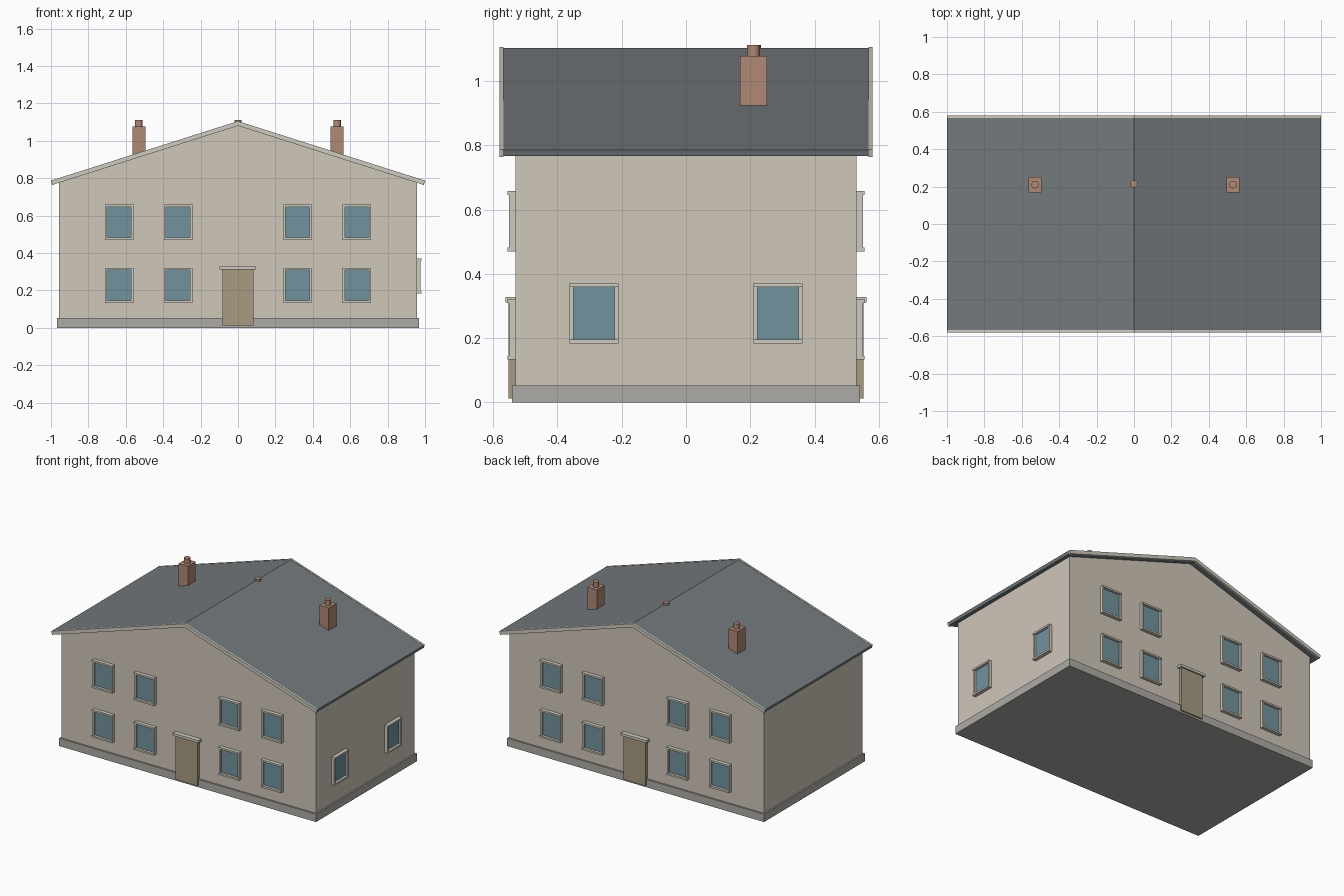
import bpy, bmesh
from math import pi
from mathutils import Matrix, Vector

if "Cube" in bpy.data.objects:
    bpy.data.objects.remove(bpy.data.objects["Cube"])


def material(name, r, g, b):
    m = bpy.data.materials.new(name)
    m.diffuse_color = (r, g, b, 1)
    m.use_nodes = True
    m.node_tree.nodes["Principled BSDF"].inputs["Base Color"].default_value = m.diffuse_color
    return m


WALL = material("render_beige", 0.63, 0.57, 0.49)
TRIM = material("trim_cream", 0.62, 0.60, 0.53)
STONE = material("plinth_grey", 0.42, 0.41, 0.38)
SLATE = material("slate", 0.17, 0.19, 0.20)
GLASS = material("glass_blue", 0.17, 0.29, 0.34)
WOOD = material("door_brown", 0.39, 0.33, 0.22)
BRICK = material("brick", 0.43, 0.25, 0.18)


def finish(name, bm, mat, rot=0.0, loc=(0, 0, 0)):
    bmesh.ops.recalc_face_normals(bm, faces=bm.faces[:])
    me = bpy.data.meshes.new(name)
    bm.to_mesh(me)
    bm.free()
    me.materials.append(mat)
    ob = bpy.data.objects.new(name, me)
    ob.location = loc
    ob.rotation_euler.z = rot
    bpy.context.collection.objects.link(ob)
    return ob


def boxes(name, mat, spans, rot=0.0, loc=(0, 0, 0)):
    """One object from boxes given as (x0, x1, y0, y1, z0, z1)."""
    bm = bmesh.new()
    for x0, x1, y0, y1, z0, z1 in spans:
        m = Matrix.Translation(((x0 + x1) / 2, (y0 + y1) / 2, (z0 + z1) / 2))
        m = m @ Matrix.Diagonal((x1 - x0, y1 - y0, z1 - z0, 1))
        bmesh.ops.create_cube(bm, size=1, matrix=m)
    return finish(name, bm, mat, rot, loc)


def extrude_profile(name, mat, pts, y0, y1):
    """Extrude an x-z outline along y."""
    bm = bmesh.new()
    f = bm.faces.new([bm.verts.new((x, y0, z)) for x, z in pts])
    r = bmesh.ops.extrude_face_region(bm, geom=[f])
    vs = [v for v in r["geom"] if isinstance(v, bmesh.types.BMVert)]
    bmesh.ops.translate(bm, verts=vs, vec=Vector((0, y1 - y0, 0)))
    return finish(name, bm, mat)


def pot(name, x, y, z0, z1, r):
    bm = bmesh.new()
    bmesh.ops.create_cone(bm, cap_ends=True, segments=16, radius1=r, radius2=r, depth=z1 - z0)
    for f in bm.faces:
        f.smooth = len(f.verts) == 4
    for e in bm.edges:
        e.smooth = all(len(f.verts) == 4 for f in e.link_faces)
    return finish(name, bm, BRICK, 0, (x, y, (z0 + z1) / 2))


def window(name, rot, wall, u, z):
    """Framed window on a wall plane; the local outward direction is -y."""
    w, h, t = 0.076, 0.094, 0.012
    place = Matrix.Rotation(rot, 4, 'Z') @ Vector((u, -wall, z))
    boxes(name + "_frame", TRIM, [
        (-w, -w + t, -0.02, 0.005, -h + t, h - t),
        (w - t, w, -0.02, 0.005, -h + t, h - t),
        (-w, w, -0.025, 0.005, h - t, h),
        (-w, w, -0.025, 0.005, -h, -h + t)], rot, place)
    boxes(name + "_glass", GLASS, [(-w + t, w - t, -0.008, 0.005, -h + t, h - t)], rot, place)


# gabled walls and plinth
extrude_profile("walls", WALL, [(-0.957, 0.02), (0.957, 0.02), (0.957, 0.781),
                                (0, 1.084), (-0.957, 0.781)], -0.53, 0.53)
boxes("plinth", STONE, [(-0.967, 0.967, -0.542, 0.542, 0, 0.053)])

# roof slabs and gable bargeboards
extrude_profile("roof", SLATE, [(-1, 0.786), (0, 1.103), (1, 0.786), (0.994, 0.766),
                                (0, 1.082), (-0.994, 0.766)], -0.57, 0.57)
for s, side in ((-1, "front"), (1, "back")):
    extrude_profile("bargeboard_" + side, TRIM,
                    [(-1, 0.787), (0, 1.105), (1, 0.787), (0.993, 0.764),
                     (0, 1.080), (-0.993, 0.764)], s * 0.568, s * 0.58)

# windows and doors, front and back alike
for rot, side in ((0, "front"), (pi, "back")):
    for u in (-0.636, -0.32, 0.318, 0.636):
        for z in (0.227, 0.564):
            window(side + "_window", rot, 0.53, u, z)
    boxes(side + "_door", WOOD, [(-0.084, 0.082, -0.552, -0.525, 0.012, 0.313)], rot)
    boxes(side + "_door_lintel", TRIM, [(-0.098, 0.096, -0.562, -0.525, 0.311, 0.328)], rot)

# windows on the right wall only
for u in (-0.286, 0.286):
    window("side_window", pi / 2, 0.957, u, 0.277)

# chimneys, with a small pot on the ridge between them
for x in (-0.53, 0.53):
    boxes("chimney", BRICK, [(x - 0.035, x + 0.035, 0.168, 0.252, 0.89, 1.077)])
    pot("chimney_pot", x, 0.21, 1.07, 1.112, 0.02)
pot("ridge_pot", 0, 0.214, 1.07, 1.112, 0.02)
